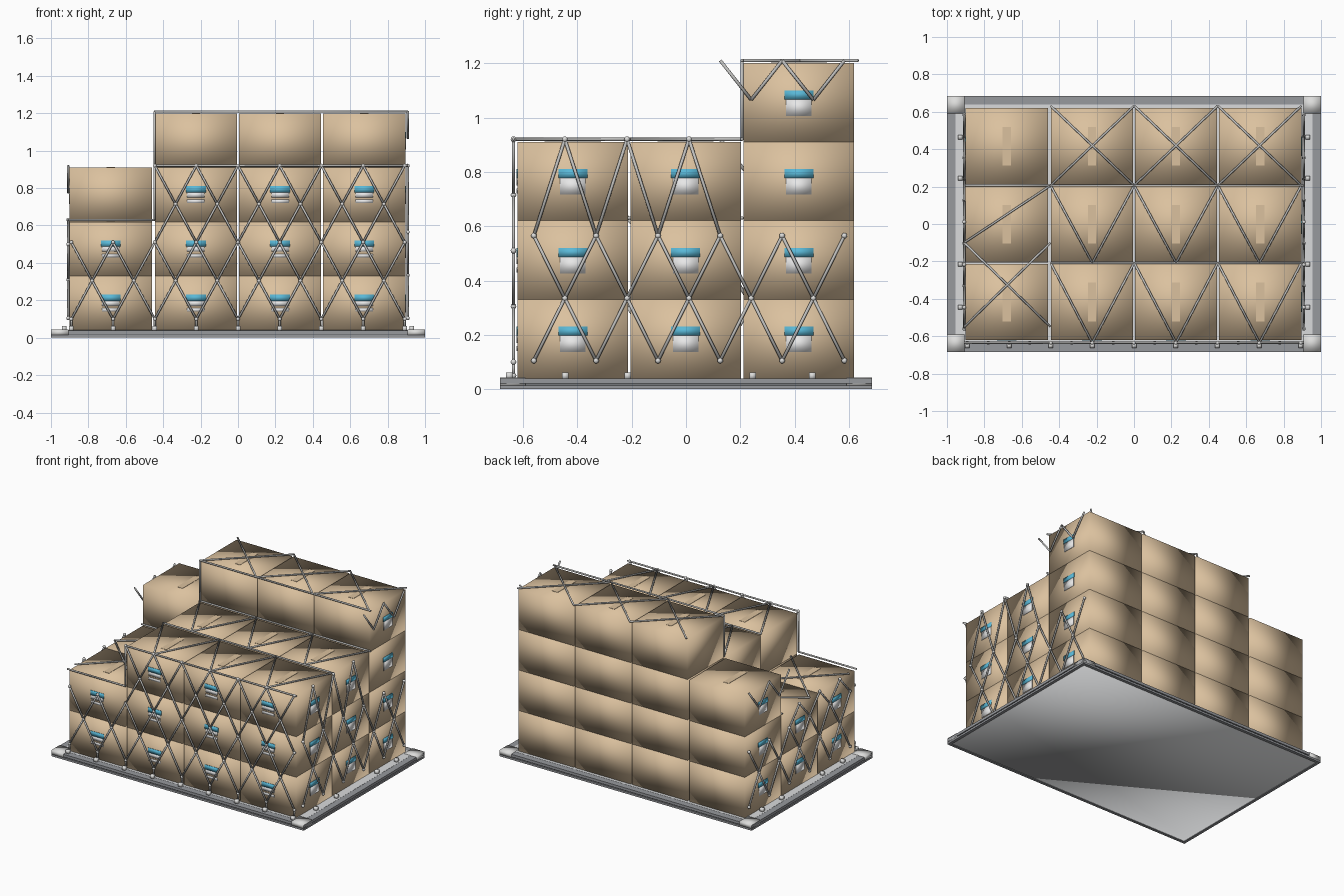
import bpy, bmesh
from mathutils import Vector, Matrix

if "Cube" in bpy.data.objects:
    bpy.data.objects.remove(bpy.data.objects["Cube"])


def material(name, r, g, b):
    m = bpy.data.materials.new(name)
    m.use_nodes = True
    m.diffuse_color = (r, g, b, 1)
    m.node_tree.nodes["Principled BSDF"].inputs["Base Color"].default_value = (r, g, b, 1)
    return m


CARD = material("cardboard", .71, .535, .345)
BLUE = material("label blue", .1, .48, .68)
WHITE = material("label white", .85, .85, .85)
STRAP = material("strap grey", .52, .52, .51)
FITTING = material("fitting light grey", .72, .72, .71)
RIM = material("rim grey", .31, .32, .34)
GROOVE = material("groove dark grey", .18, .19, .2)
DECK = material("deck grey", .7, .71, .72)


def finish(name, bm, mat, smooth=False):
    me = bpy.data.meshes.new(name)
    bm.to_mesh(me)
    bm.free()
    me.materials.append(mat)
    for p in me.polygons:
        p.use_smooth = smooth
    ob = bpy.data.objects.new(name, me)
    bpy.context.collection.objects.link(ob)


def add_block(bm, lo, hi):
    lo, hi = Vector(lo), Vector(hi)
    mat = Matrix.Translation((lo + hi) / 2) @ Matrix.Diagonal((*(hi - lo), 1))
    bmesh.ops.create_cube(bm, size=1, matrix=mat)


def block(name, lo, hi, mat, smooth=False):
    bm = bmesh.new()
    add_block(bm, lo, hi)
    finish(name, bm, mat, smooth)


# Pallet: deck, underside, grooved rim and corner blocks
HX, HY, W = 1, .685, .05
block("pallet_deck", (-.955, -.64, .02), (.955, .64, .04), DECK)
block("pallet_underside", (-.982, -.667, .004), (.982, .667, .014), DECK, True)


def rim_ring(name, inset, width, z0, z1, mat):
    bm = bmesh.new()
    x, y = HX - inset, HY - inset
    for s in (-1, 1):
        ys = sorted((s * y, s * (HY - width)))
        xs = sorted((s * x, s * (HX - width)))
        add_block(bm, (-x, ys[0], z0), (x, ys[1], z1))
        add_block(bm, (xs[0], width - HY, z0), (xs[1], HY - width, z1))
    finish(name, bm, mat)


rim_ring("rim_lower_lip", 0, .02, 0, .014, RIM)
rim_ring("rim_groove", .008, W, .014, .02, GROOVE)
rim_ring("rim_upper_lip", 0, W, .02, .039, RIM)
for sx in (-1, 1):
    for sy in (-1, 1):
        xs, ys = sorted((sx * .905, sx * HX)), sorted((sy * .59, sy * HY))
        block("corner_block", (xs[0], ys[0], .012), (xs[1], ys[1], .043), FITTING, True)

# Cartons with tape on the top and labels on the outer sides
COLS = (-.9, -.445, .005, .455)
ROWS = (-.62, -.205, .212)
BW, BD, BH, Z0 = .44, .407, .29, .04
STACK = [(2, 2, 3)] + [(3, 3, 4)] * 3
HEADER = ("label_header", .157, .19, .053, BLUE)
SIDE_LABEL = [HEADER, ("label_sheet", .096, .157, .047, WHITE)]
FRONT_LABEL = [HEADER, ("label_line", .13, .157, .047, WHITE),
               ("label_line", .1, .118, .047, WHITE)]


def label(parts, centre, z, along_x, sign):
    out = sorted((sign * .0005, sign * .004))
    for name, a, b, half, mat in parts:
        dx, dy = ((-half, half), out) if along_x else (out, (-half, half))
        block(name, (centre[0] + dx[0], centre[1] + dy[0], z + a),
              (centre[0] + dx[1], centre[1] + dy[1], z + b), mat, True)


for c, x in enumerate(COLS):
    for r, y in enumerate(ROWS):
        for t in range(STACK[c][r]):
            z = Z0 + t * BH
            block("carton", (x, y, z), (x + BW, y + BD, z + BH), CARD, True)
            if r == 0:
                label(FRONT_LABEL, (x + BW / 2, y), z, True, -1)
            if c == 0:
                label(SIDE_LABEL, (x, y + BD / 2), z, False, -1)
            if c == 3:
                label(SIDE_LABEL, (x + BW, y + BD / 2), z, False, 1)
        top = Z0 + STACK[c][r] * BH
        block("tape", (x + BW / 2 - .022, y + .1, top), (x + BW / 2 + .022, y + BD - .1, top + .002), CARD)


# Cargo net: straight straps joined by round knots
def net(name, paths, knots=True):
    segs, points = set(), set()
    for path in paths:
        pts = [tuple(round(v, 3) for v in p) for p in path]
        points.update(pts)
        for a, b in zip(pts, pts[1:]):
            segs.add(tuple(sorted((a, b))))
    bm = bmesh.new()
    for a, b in sorted(segs):
        a, b = Vector(a), Vector(b)
        d = b - a
        mat = Matrix.Translation((a + b) / 2) @ d.to_track_quat("Z", "Y").to_matrix().to_4x4()
        bmesh.ops.create_cone(bm, cap_ends=True, segments=8, radius1=.006,
                              radius2=.006, depth=d.length, matrix=mat)
    finish(name, bm, STRAP, True)
    if knots:
        bm = bmesh.new()
        for p in sorted(points):
            bmesh.ops.create_uvsphere(bm, u_segments=10, v_segments=6, radius=.0105,
                                      matrix=Matrix.Translation(p))
        finish(name + "_knots", bm, FITTING, True)


FY, SX = -.635, .908
STEP = .1114
LOW, MID, HIGH, PEAK = .1, .63, .92, 1.21
EDGE = -.446

# Front diamonds, lower over the first column
front = []
for i in range(16):
    for k in range(2 if i < 4 else 4):
        a, b = (0, 1) if (i + k) % 2 == 0 else (1, 0)
        z = LOW + k * .205
        x = -.891 + i * STEP
        front.append([(x + a * STEP, FY, z), (x + b * STEP, FY, z + .205)])
net("front_net", front)
drops = [[(-.891 + i * 2 * STEP, FY, LOW), (-.891 + i * 2 * STEP, FY, .05)] for i in range(9)]
net("front_net_drops", drops)

# Side zigzags, shared by both sides with their own heights
STEP_Y = .1143
START = -.56


def side_net(name, x, levels, back_top):
    def zigzag(first, last, z_even, z_odd):
        return [(x, START + i * STEP_Y, z_odd if i % 2 else z_even) for i in range(first, last + 1)]
    top, upper, middle, low = levels
    net(name, [zigzag(0, 10, upper, middle),
               zigzag(0, 10, low, middle), zigzag(0, 6, upper, top)])
    net(name + "_back", [zigzag(6, 10, back_top, back_top - .145)], knots=False)


side_net("left_side_net", SX, (HIGH, .565, .335, .105), PEAK)
side_net("right_side_net", -SX, (MID, .5, .31, .105), HIGH)

# Border straps along the steps of the load
BY, RY, MY = .632, .206, -.208
border = [
    [(-SX, FY, MID), (EDGE, FY, MID), (EDGE, FY, HIGH), (SX, FY, HIGH)],
    [(EDGE, RY, HIGH), (EDGE, RY, PEAK), (SX, RY, PEAK)],
    [(EDGE, MY, HIGH), (SX, MY, HIGH)],
    [(EDGE, RY, HIGH), (SX, RY, HIGH)],
    [(-SX, RY, MID), (EDGE, RY, MID)],
]
net("border_straps", border, knots=False)

# Top straps: crosses at the back, chevrons on the middle and front rows
tops = []
for i in range(3):
    x0 = EDGE + i * .447
    x1, xm = x0 + .447, x0 + .2235
    tops += [[(x0, RY, PEAK), (x1, BY, PEAK)], [(x0, BY, PEAK), (x1, RY, PEAK)],
             [(x0, RY, HIGH), (xm, MY, HIGH), (x1, RY, HIGH)],
             [(x0, MY, HIGH), (xm, FY, HIGH), (x1, MY, HIGH)]]
tops += [[(-SX, -.1, MID), (EDGE, RY, MID)], [(-SX, -.1, MID), (EDGE, -.55, MID)],
         [(-SX, -.55, MID), (EDGE, -.1, MID)]]
net("top_straps", tops, knots=False)

# Anchor fittings on the deck
bm = bmesh.new()
spots = [(-.891 + i * 2 * STEP, -.65) for i in range(9)]
spots += [(s * .93, y) for s in (-1, 1) for y in (-.445, -.215, .245, .465)]
for x, y in spots:
    add_block(bm, (x - .012, y - .012, .036), (x + .012, y + .012, .062))
finish("anchors", bm, FITTING, True)
